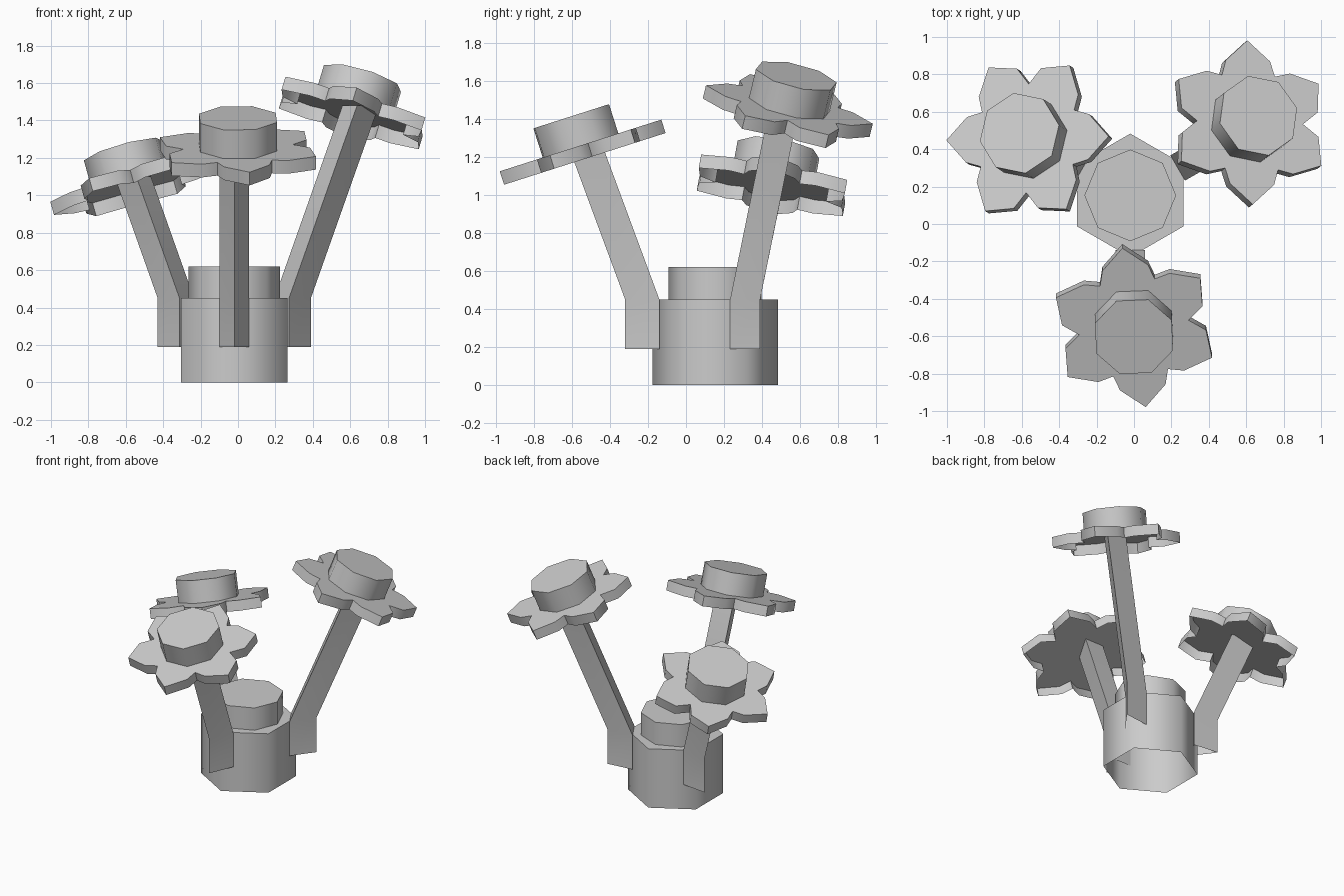
import bpy, bmesh, math
from mathutils import Vector, Matrix

cube = bpy.data.objects.get("Cube")
if cube:
    bpy.data.objects.remove(cube, do_unlink=True)

grey = bpy.data.materials.new("plain_grey")
grey.use_nodes = True
COLOUR = (0.6, 0.6, 0.6, 1)
grey.diffuse_color = COLOUR
grey.node_tree.nodes["Principled BSDF"].inputs["Base Color"].default_value = COLOUR


def polar(radius, degrees):
    a = math.radians(degrees)
    return Vector((radius * math.cos(a), radius * math.sin(a), 0))


def ring(radius, sides, spin=0.0):
    """Regular polygon outline."""
    return [polar(radius, spin + 360 * i / sides) for i in range(sides)]


def loft(name, outline, path, matrix=Matrix()):
    """Carry one outline along the path points, closed on top and open below."""
    bm = bmesh.new()
    rows = [[bm.verts.new(matrix @ (v + Vector(p))) for v in outline] for p in path]
    n = len(outline)
    for low, high in zip(rows, rows[1:]):
        for i in range(n):
            j = (i + 1) % n
            bm.faces.new((low[i], low[j], high[j], high[i]))
    bm.faces.new(rows[-1])
    mesh = bpy.data.meshes.new(name)
    bm.to_mesh(mesh)
    bm.free()
    mesh.materials.append(grey)
    obj = bpy.data.objects.new(name, mesh)
    bpy.context.collection.objects.link(obj)
    bpy.ops.object.select_all(action='DESELECT')
    obj.select_set(True)
    bpy.context.view_layer.objects.active = obj
    bpy.ops.object.shade_smooth_by_angle(angle=math.radians(65))


def petal_outline(spin):
    """Six petals with notches between; the pair on the main axis is pointier."""
    points = []
    for k in range(6):
        for offset in (-20, 0, 20, 30):
            angle = 60 * k + offset
            if offset == 0:
                radius = 0.45
            elif offset == 30:
                radius = 0.295
            else:
                radius = 0.385 if abs(math.sin(math.radians(angle))) > 0.9 else 0.36
            points.append(polar(radius, spin + angle))
    return points


# Pot: open hexagonal base with a narrower octagonal top
CENTRE = Vector((-0.02, 0.153, 0))
UP = Vector((0, 0, 1))
loft("pot_base", ring(0.33, 6, 30), [CENTRE, CENTRE + 0.45 * UP])
loft("pot_top", ring(0.245, 8), [CENTRE + 0.45 * UP, CENTRE + 0.62 * UP])

# Three-sided stem section, pointing outward from the pot
STEM = [Vector((0.473, 0, 0)), Vector((0.293, 0.078, 0)), Vector((0.293, -0.078, 0))]

# Flowers: stem direction, lean, stem top, flower centre, facing, petal spin, disc spin
flowers = {
    "front": (-90, 0.37, 1.29, (0.0, -0.543, 1.224), (0, -0.32, 1), -82, 25),
    "back_left": (30, 0.408, 1.48, (0.61, 0.535, 1.44), (0.3, 0.24, 1), 90, 13),
    "back_right": (150, 0.41, 1.1, (-0.56, 0.452, 1.05), (-0.28, 0.18, 1), 0, 10),
}
for side, (heading, lean, top, centre, facing, petal_spin, disc_spin) in flowers.items():
    section = [Matrix.Rotation(math.radians(heading), 3, 'Z') @ v for v in STEM]
    loft(side + "_stem", section,
         [CENTRE + 0.19 * UP, CENTRE + 0.45 * UP,
          CENTRE + top * UP + polar(lean * (top - 0.45), heading)])
    tilt = UP.rotation_difference(Vector(facing)).to_matrix().to_4x4()
    place = Matrix.Translation(centre) @ tilt
    loft(side + "_petals", petal_outline(petal_spin), [-0.037 * UP, 0.037 * UP], place)
    loft(side + "_flower_disc", ring(0.222, 8, disc_spin), [0.037 * UP, 0.198 * UP], place)
